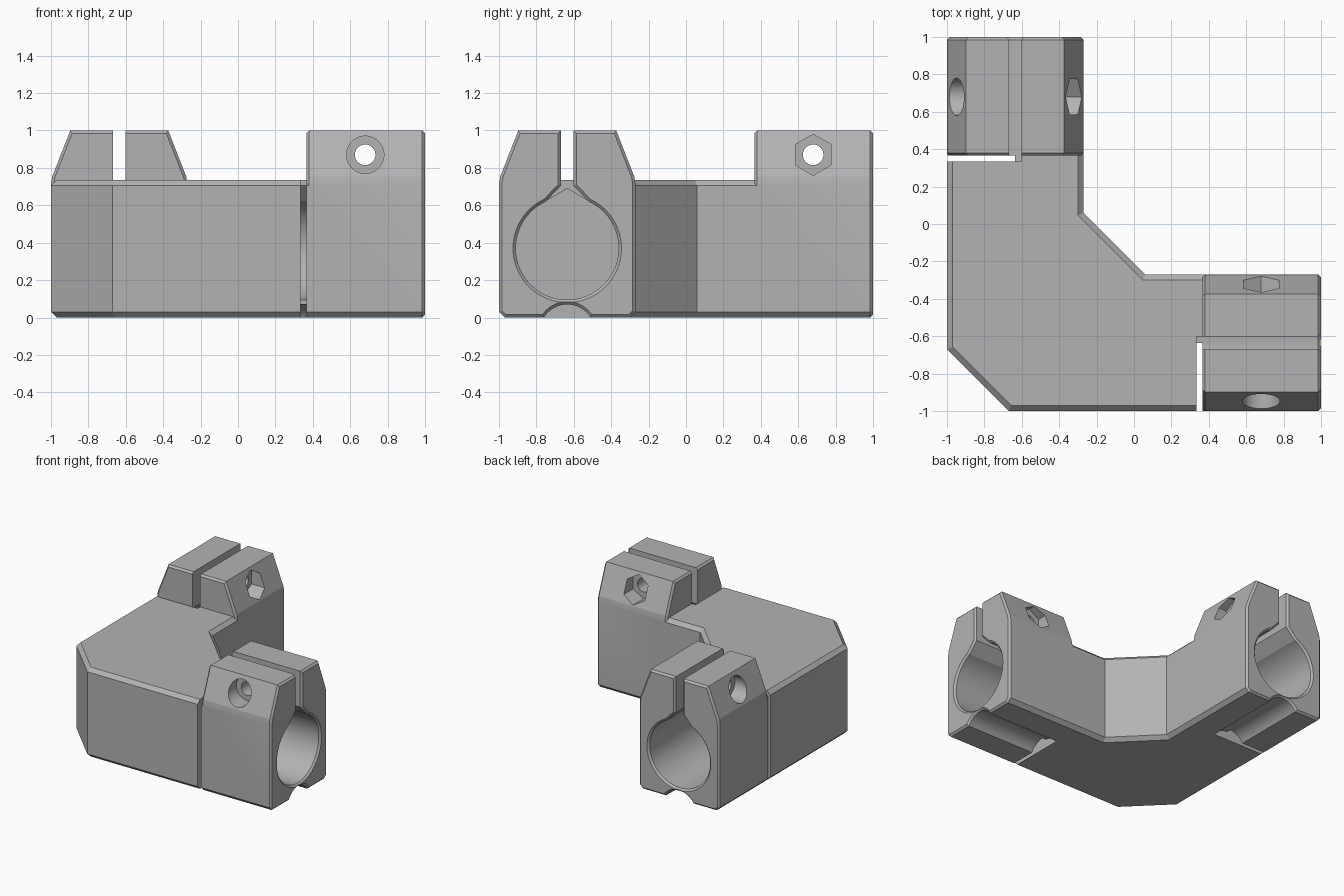
import bpy, bmesh, math
from mathutils import Vector

if "Cube" in bpy.data.objects:
    bpy.data.objects.remove(bpy.data.objects["Cube"])

C = -0.635          # centre line of each arm
HZ = 0.37           # height of the pipe axis
R = 0.275           # pipe bore radius

gray = bpy.data.materials.new("plain gray")
gray.diffuse_color = (0.45, 0.45, 0.45, 1)
gray.use_nodes = True
gray.node_tree.nodes["Principled BSDF"].inputs["Base Color"].default_value = gray.diffuse_color


def inset(pts, d):
    """Offset a counter-clockwise outline inwards; d is one distance or one per edge."""
    n = len(pts)
    ds = d if isinstance(d, list) else [d] * n
    out = []
    for i in range(n):
        a, b, c = (Vector(pts[(i + k) % n]) for k in (-1, 0, 1))
        u, v = (b - a).normalized(), (c - b).normalized()
        nu, nv = Vector((-u.y, u.x)), Vector((-v.y, v.x))
        p, q = b + nu * ds[i - 1], b + nv * ds[i]
        cr = u.x * v.y - u.y * v.x
        w = q - p
        t = (w.x * v.y - w.y * v.x) / cr if abs(cr) > 1e-4 else 0
        out.append(tuple(p + u * t))
    return out


def loft(name, rings):
    """Closed solid through matching rings of 3D points."""
    bm = bmesh.new()
    vs = [[bm.verts.new(p) for p in r] for r in rings]
    n = len(vs[0])
    bm.faces.new(vs[0])
    bm.faces.new(vs[-1])
    for a, b in zip(vs, vs[1:]):
        for i in range(n):
            bm.faces.new((a[i], a[(i + 1) % n], b[(i + 1) % n], b[i]))
    bmesh.ops.recalc_face_normals(bm, faces=bm.faces)
    me = bpy.data.meshes.new(name)
    bm.to_mesh(me)
    bm.free()
    ob = bpy.data.objects.new(name, me)
    bpy.context.collection.objects.link(ob)
    me.materials.append(gray)
    return ob


def along(swap, sections):
    """Sections (x, outline of (offset from arm centre, z)); swap puts them on the other arm."""
    return [[(C + o, x, z) if swap else (x, C + o, z) for o, z in pts] for x, pts in sections]


def across(swap, sections):
    """Sections (offset across the arm, outline of (distance along, z))."""
    return [[(y, x, z) if swap else (x, y, z) for x, z in pts] for y, pts in sections]


def ngon(cx, cz, r, n):
    return [(cx + r * math.sin(-2 * math.pi * i / n), cz + r * math.cos(2 * math.pi * i / n))
            for i in range(n)]


def rect(x0, x1, z0, z1):
    return [(x0, z0), (x1, z0), (x1, z1), (x0, z1)]


def arc(a0, a1, n=56):
    """Bore arc running counter-clockwise, angles measured from straight up."""
    return [(-R * math.sin(a0 + (a1 - a0) * i / n), HZ + R * math.cos(a0 + (a1 - a0) * i / n))
            for i in range(n + 1)]


def boolean(target, tool, op):
    m = target.modifiers.new("cut", 'BOOLEAN')
    m.operation, m.solver, m.object = op, 'EXACT', tool
    bpy.context.view_layer.objects.active = target
    bpy.ops.object.modifier_apply(modifier=m.name)
    bpy.data.objects.remove(tool)


# Elbow body: chamfered angular plan, open arm ends hidden inside the clamps
E = 0.41
plan = [(-1, -0.67), (-0.67, -1), (E, -1), (E, -0.27), (0.06, -0.27),
        (-0.27, 0.06), (-0.27, E), (-1, E)]
edge = [0.03, 0.03, 0, 0.03, 0.03, 0.03, 0, 0.03]
small = inset(plan, edge)
body = loft("elbow_body", [[(x, y, z) for x, y in o] for o, z in
                           ((small, 0), (plan, 0.03), (plan, 0.705), (small, 0.735))])

# Clamp end profile with tapered shoulders
half = [(0.335, 0), (0.365, 0.03), (0.365, 0.715), (0.358, 0.755), (0.262, 1)]
clamp = half + [(-x, z) for x, z in reversed(half)]

# Bore outlines: keyhole in the clamp, pointed teardrop in the body
f = math.asin(0.115 / R)
keyhole = [(0.034, 1.2), (-0.034, 1.2), (-0.034, 0.705)] + arc(f, 2 * math.pi - f) + [(0.034, 0.705)]
t = math.acos(R / 0.32)
teardrop = [(0, HZ + 0.32)] + arc(t, 2 * math.pi - t)
groove = ngon(0, -0.076, 0.146, 48)

for swap in (False, True):
    part = loft("clamp", along(swap, [(0.365, inset(clamp, 0.015)), (0.38, clamp),
                                      (0.985, clamp), (1, inset(clamp, 0.015))]))
    boolean(body, part, 'UNION')

for swap in (False, True):
    cutters = [
        # pipe bore, clamp slot and underside groove, flared at the mouth
        along(swap, [(0.08, teardrop), (0.36, teardrop)]),
        along(swap, [(0.333, keyhole), (0.985, keyhole), (1.005, inset(keyhole, -0.02))]),
        along(swap, [(0.333, groove), (0.985, groove), (1.005, inset(groove, -0.02))]),
        # slit freeing the outer jaw from the body
        across(swap, [(-1.1, rect(0.333, 0.365, -0.1, 0.4)), (C, rect(0.333, 0.365, -0.1, 0.4))]),
        across(swap, [(-1.1, rect(0.333, 0.365, 0.35, 1.1)),
                      (C + 0.034, rect(0.333, 0.365, 0.35, 1.1))]),
        # bolt hole, head recess and hexagonal nut pocket
        across(swap, [(-1.1, ngon(0.68, 0.87, 0.055, 40)), (-0.1, ngon(0.68, 0.87, 0.055, 40))]),
        across(swap, [(-1.1, ngon(0.68, 0.87, 0.1, 48)), (-0.85, ngon(0.68, 0.87, 0.1, 48))]),
        across(swap, [(-0.42, ngon(0.68, 0.87, 0.11, 6)), (-0.1, ngon(0.68, 0.87, 0.11, 6))]),
    ]
    for rings in cutters:
        boolean(body, loft("cutter", rings), 'DIFFERENCE')

bpy.ops.object.select_all(action='DESELECT')
body.select_set(True)
bpy.context.view_layer.objects.active = body
bpy.ops.object.shade_smooth_by_angle(angle=math.radians(10))
